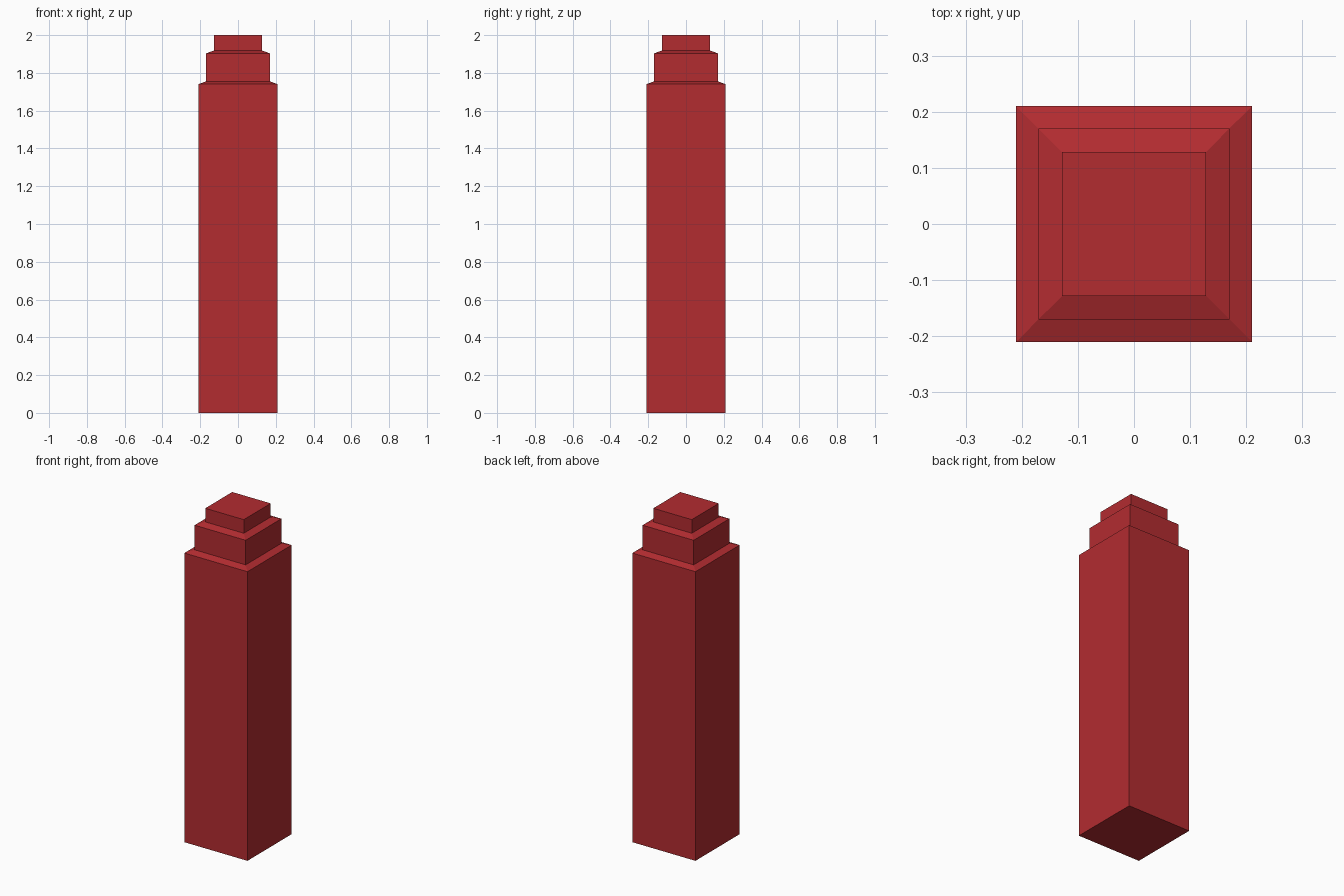
import bpy
import bmesh

if "Cube" in bpy.data.objects:
    bpy.data.objects.remove(bpy.data.objects["Cube"])

# Square cross-sections from the ground up: (half width, height)
PROFILE = [
    (0.21, 0.0), (0.21, 1.74),       # main shaft
    (0.17, 1.755), (0.17, 1.903),    # sloped ledge and middle step
    (0.128, 1.918), (0.128, 2.0),    # sloped ledge and top step
]
CORNERS = [(-1, -1), (1, -1), (1, 1), (-1, 1)]

red = bpy.data.materials.new("red")
red.diffuse_color = (0.45, 0.025, 0.03, 1)
red.use_nodes = True
red.node_tree.nodes["Principled BSDF"].inputs["Base Color"].default_value = red.diffuse_color

# Stepped tower: loft the square sections, then cap both ends
bm = bmesh.new()
rings = [[bm.verts.new((x * w, y * w, z)) for x, y in CORNERS] for w, z in PROFILE]
for low, high in zip(rings, rings[1:]):
    for i in range(4):
        j = (i + 1) % 4
        bm.faces.new((low[i], low[j], high[j], high[i]))
bm.faces.new(rings[0][::-1])
bm.faces.new(rings[-1])

mesh = bpy.data.meshes.new("stepped_tower")
bm.to_mesh(mesh)
bm.free()
mesh.materials.append(red)
tower = bpy.data.objects.new("stepped_tower", mesh)
bpy.context.collection.objects.link(tower)
